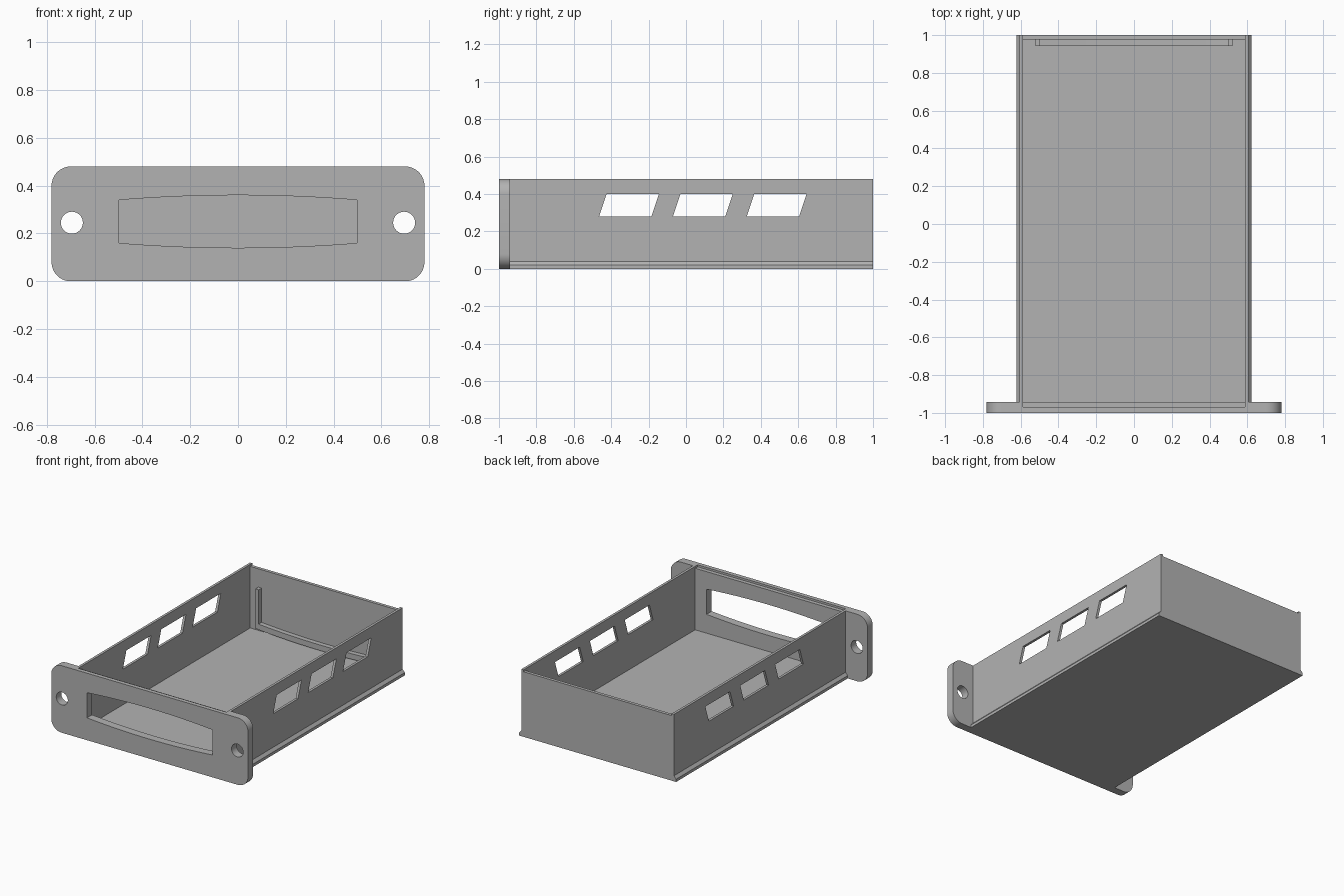
import bpy, bmesh
from math import sin, cos, pi, radians
from mathutils import Vector

if "Cube" in bpy.data.objects:
    bpy.data.objects.remove(bpy.data.objects["Cube"], do_unlink=True)

grey = bpy.data.materials.new("plain grey")
grey.use_nodes = True
colour = (0.45, 0.45, 0.45, 1)
grey.diffuse_color = colour
grey.node_tree.nodes["Principled BSDF"].inputs["Base Color"].default_value = colour


def prism(name, outline, axis, start, end):
    """Extrude a 2D outline along x (outline is y, z) or y (outline is x, z)."""
    bm = bmesh.new()
    place = (lambda a, b: (start, a, b)) if axis == "x" else (lambda a, b: (a, start, b))
    face = bm.faces.new([bm.verts.new(place(a, b)) for a, b in outline])
    grown = bmesh.ops.extrude_face_region(bm, geom=[face])["geom"]
    step = Vector((end - start, 0, 0) if axis == "x" else (0, end - start, 0))
    bmesh.ops.translate(bm, vec=step, verts=[g for g in grown if isinstance(g, bmesh.types.BMVert)])
    bmesh.ops.recalc_face_normals(bm, faces=bm.faces)
    mesh = bpy.data.meshes.new(name)
    bm.to_mesh(mesh)
    bm.free()
    mesh.materials.append(grey)
    obj = bpy.data.objects.new(name, mesh)
    bpy.context.collection.objects.link(obj)
    return obj


def box(name, x, y, z):
    return prism(name, [(x[0], z[0]), (x[1], z[0]), (x[1], z[1]), (x[0], z[1])], "y", *y)


def apply_modifier(obj, mod):
    bpy.context.view_layer.objects.active = obj
    bpy.ops.object.modifier_apply(modifier=mod.name)


def cut(obj, cutter):
    cutter.hide_render = True
    mod = obj.modifiers.new("cut", "BOOLEAN")
    mod.operation, mod.solver, mod.object = "DIFFERENCE", "EXACT", cutter
    apply_modifier(obj, mod)
    bpy.data.objects.remove(cutter, do_unlink=True)


def mirror(obj):
    apply_modifier(obj, obj.modifiers.new("mirror", "MIRROR"))


def circle(cx, cz, r, n, first=0.0, sweep=2 * pi, closed=True):
    count = n if closed else n + 1
    return [(cx + r * cos(first + sweep * i / n), cz + r * sin(first + sweep * i / n))
            for i in range(count)]


def bow(half, z_end, z_mid, n=16):
    """Gentle curve from -half to +half."""
    xs = [half * (2 * i / n - 1) for i in range(n + 1)]
    return [(x, z_mid + (z_end - z_mid) * (x / half) ** 2) for x in xs]


HEIGHT, INNER, OUTER, RAIL = 0.48, 0.587, 0.605, 0.622
RIM = 0.466

# Front plate with rounded corners
W, R = 0.78, 0.08
corners = [(W - R, HEIGHT - R), (R - W, HEIGHT - R), (R - W, R), (W - R, R)]
outline = []
for k, (cx, cz) in enumerate(corners):
    outline += circle(cx, cz, R, 10, k * pi / 2, pi / 2, False)
plate = prism("front_plate", outline, "y", -1, -0.942)

# Bowed handle opening, screw holes and lid step in the plate
slot = bow(0.497, 0.16, 0.14) + bow(0.497, 0.34, 0.36)[::-1]
cut(plate, prism("slot_cutter", slot, "y", -1.1, -0.9))
for side in (-1, 1):
    cut(plate, prism("hole_cutter", circle(side * 0.695, 0.245, 0.046, 32), "y", -1.1, -0.9))
cut(plate, box("step_cutter", (-INNER, INNER), (-0.97, -0.9), (RIM, 0.6)))
plate.select_set(True)
bpy.context.view_layer.objects.active = plate
bpy.ops.object.shade_smooth_by_angle(angle=radians(30))
plate.select_set(False)

# Floor and back wall
box("floor", (-OUTER, OUTER), (-0.945, 1), (0, 0.025))
box("back_wall", (-INNER, INNER), (0.977, 1), (0.02, RIM))

# Side walls with slanted windows
walls = box("side_walls", (INNER, OUTER), (-0.945, 1), (0.02, HEIGHT))
for i in range(3):
    y = -0.465 + 0.395 * i
    window = [(y, 0.28), (y + 0.28, 0.28), (y + 0.32, 0.4), (y + 0.04, 0.4)]
    cut(walls, prism("window_cutter", window, "x", 0.5, 0.7))
mirror(walls)

# Chamfered runners along the bottom edges
runner = [(OUTER - 0.005, 0), (RAIL, 0), (RAIL, 0.02), (OUTER, 0.04), (OUTER - 0.005, 0.04)]
mirror(prism("bottom_runners", runner, "y", -0.945, 1))

# Card holder inside the back wall: two posts and a bowed bar
mirror(box("holder_posts", (0.497, 0.522), (0.943, 0.978), (0.05, 0.335)))
bar = bow(0.51, 0.05, 0.03) + bow(0.51, 0.09, 0.07)[::-1]
prism("holder_bar", bar, "y", 0.943, 0.978)
